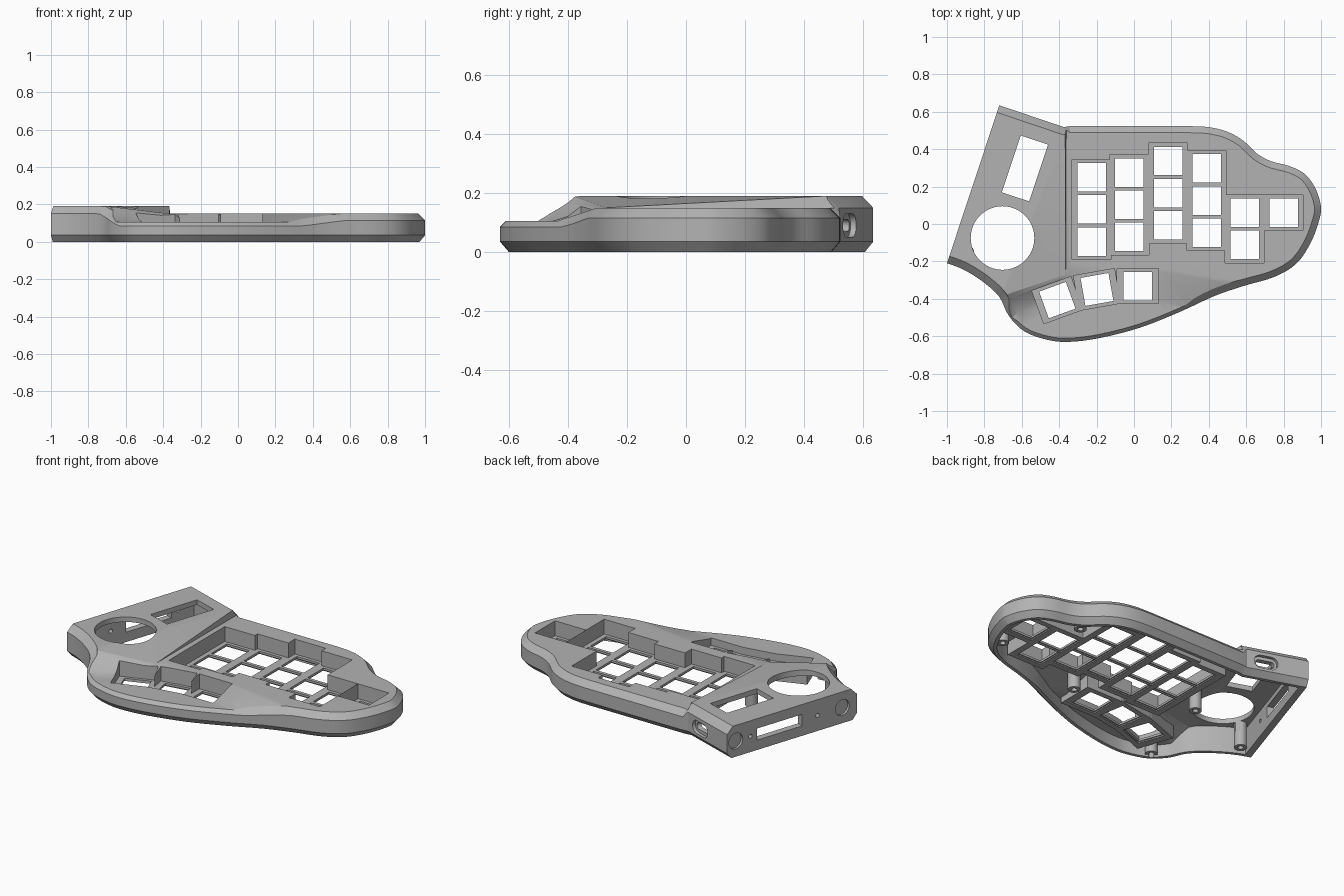
import bpy, bmesh
from math import radians, pi
from mathutils import Matrix, Vector

if "Cube" in bpy.data.objects:
    bpy.data.objects.remove(bpy.data.objects["Cube"])

grey = bpy.data.materials.new("plain grey")
grey.use_nodes = True
tone = (0.45, 0.45, 0.45, 1)
grey.diffuse_color = tone
grey.node_tree.nodes["Principled BSDF"].inputs["Base Color"].default_value = tone


def finish(bm, name):
    bmesh.ops.recalc_face_normals(bm, faces=bm.faces[:])
    mesh = bpy.data.meshes.new(name)
    bm.to_mesh(mesh)
    bm.free()
    mesh.materials.append(grey)
    obj = bpy.data.objects.new(name, mesh)
    bpy.context.scene.collection.objects.link(obj)
    return obj


def combine(target, operation, tool):
    """Apply a boolean and remove its tool."""
    mod = target.modifiers.new("cut", 'BOOLEAN')
    mod.operation, mod.solver, mod.object = operation, 'EXACT', tool
    bpy.context.view_layer.objects.active = target
    bpy.ops.object.modifier_apply(modifier=mod.name)
    bpy.data.objects.remove(tool)


def add_box(bm, x, y, z0, z1, hx, hy, turn=0):
    place = Matrix.Translation((x, y, (z0 + z1) / 2)) @ Matrix.Rotation(radians(turn), 4, 'Z')
    bmesh.ops.create_cube(bm, size=2, matrix=place @ Matrix.Diagonal((hx, hy, (z1 - z0) / 2, 1)))


def add_cylinder(bm, centre, radius, depth, turn=Matrix(), stretch=0, sides=32):
    made = bmesh.ops.create_cone(bm, cap_ends=True, segments=sides, radius1=radius,
                                 radius2=radius, depth=depth)["verts"]
    for v in made:
        if abs(v.co.x) > 1e-5:
            v.co.x += stretch if v.co.x > 0 else -stretch
    bmesh.ops.transform(bm, matrix=Matrix.Translation(centre) @ turn, verts=made)


# Outline, counterclockwise, running past the flat controller side
CURVE = [(-1.2, -.15), (-1, -.21), (-.9, -.25), (-.8, -.315), (-.72, -.39), (-.67, -.49),
         (-.585, -.575), (-.46, -.62), (-.345, -.63), (-.185, -.61), (.03, -.555),
         (.245, -.47), (.43, -.385), (.59, -.33), (.75, -.283), (.87, -.21), (.95, -.09),
         (.995, .04), (.997, .11), (.965, .2), (.91, .27), (.83, .31), (.735, .335),
         (.66, .375), (.585, .445), (.5, .493), (.405, .517), (.3, .523)]


def smooth_path(points, steps=4):
    p = [Vector(q) for q in points]
    p = [p[0] * 2 - p[1]] + p + [p[-1] + Vector((-.1, 0))]
    path = []
    for a, b, c, d in zip(p, p[1:], p[2:], p[3:]):
        for i in range(steps):
            t = i / steps
            path.append((2 * b + (c - a) * t + (2 * a - 5 * b + 4 * c - d) * t ** 2
                         + (3 * b - a - 3 * c + d) * t ** 3) / 2)
    return path + [p[-2]]


outline = smooth_path(CURVE) + [Vector(q) for q in [(-.345, .523), (-.375, .518), (-1.1, .763)]]


def inset(amount):
    result = []
    for i, p in enumerate(outline):
        e1 = (p - outline[i - 1]).normalized()
        e2 = (outline[(i + 1) % len(outline)] - p).normalized()
        n1, n2 = Vector((-e1.y, e1.x)), Vector((-e2.y, e2.x))
        result.append(p + (n1 + n2) * amount / (1 + n1.dot(n2)))
    return result


def rim_height(p):
    """Height where the top chamfer starts."""
    steps = ([(-.74, .15), (-.64, .085), (.35, .085), (.58, .115)] if p.y < 0
             else [(-.37, .15), (-.35, .115)])
    if p.x <= steps[0][0]:
        return steps[0][1]
    for (x0, z0), (x1, z1) in zip(steps, steps[1:]):
        if p.x <= x1:
            return z0 + (z1 - z0) * (p.x - x0) / (x1 - x0)
    return steps[-1][1]


WALL = Vector((.28, .845, 0)).normalized()      # along the controller side
OUT = Vector((-WALL.y, WALL.x, 0))
CORNER = Vector((-1, -.21, 0))


def ring_solid(name, rings, wall):
    bm = bmesh.new()
    loops = [[bm.verts.new((q.x, q.y, height(p))) for q, p in zip(inset(d), outline)]
             for d, height in rings]
    n = len(outline)
    for low, high in zip(loops, loops[1:]):
        for i in range(n):
            j = (i + 1) % n
            bm.faces.new((low[i], low[j], high[j], high[i]))
    bm.faces.new(loops[0])
    bm.faces.new(loops[-1])
    bmesh.ops.remove_doubles(bm, verts=bm.verts[:], dist=1e-4)
    bmesh.ops.bisect_plane(bm, geom=bm.verts[:] + bm.edges[:] + bm.faces[:],
                           plane_co=CORNER - OUT * wall, plane_no=OUT, clear_outer=True)
    bmesh.ops.holes_fill(bm, edges=[e for e in bm.edges if e.is_boundary], sides=0)
    return finish(bm, name)


# Space above the deck: raised block, slanted facet, key deck and lower thumb rest
DECK = dict(E=(-.368, .8, .192), A=(-.368, .515, .192), e=(-.362, .8, .15), a=(-.362, .515, .15),
            B=(-.72, -.39, .192), b=(-.85, -.5, .192), C=(-.365, -.27, .15),
            U=(.13, -.25, .15), V=(.6, -.31, .15), W=(.8, -.5, .15),
            L=(-.62, -.47, .105), M=(-.37, -.43, .105), N=(.13, -.41, .105),
            P=(.35, -.45, .105), p=(.4, -.75, .105), l=(-.8, -.65, .105),
            R=(1.3, -.5, .15), S=(1.3, .8, .15))
PATCHES = "EAae ACa ABC BLMC CMNU UNPV VPpW BblL LlpPNM eaCUVWRS".split()


def above_deck(shift=(0, 0, 0)):
    bm = bmesh.new()
    low = {k: bm.verts.new(Vector(co) + Vector(shift)) for k, co in DECK.items()}
    high = {k: bm.verts.new((v.co.x, v.co.y, .4)) for k, v in low.items()}
    twin = {low[k]: high[k] for k in low}
    for patch in PATCHES:
        bm.faces.new([low[k] for k in patch])
    for edge in [e for e in bm.edges if e.is_boundary]:
        u, v = edge.verts
        bm.faces.new((u, v, twin[v], twin[u]))
    for patch in PATCHES:
        bm.faces.new([high[k] for k in reversed(patch)])
    bmesh.ops.triangulate(bm, faces=bm.faces[:])
    return finish(bm, "space_above_deck")


# Key columns: x, top key y, key count; thumb keys: x, y, turn
PITCH = .172
COLUMNS = [(-.227, .25, 3), (-.025, .275, 3), (.182, .337, 3),
           (.388, .297, 3), (.591, .06, 2), (.8, .06, 1)]
THUMBS = [(-.41, -.407, 20), (-.198, -.35, 10), (.019, -.332, 0)]


def key_wells(parity, grow, z0, z1):
    """Boxes around every second column, so neighbours never overlap."""
    bm = bmesh.new()
    for x, y, count in COLUMNS[parity::2]:
        run = PITCH * (count - 1) / 2
        add_box(bm, x, y - run, z0, z1, .104 + grow, run + .096 + grow)
    for x, y, turn in THUMBS[parity::2]:
        add_box(bm, x, y, z0, z1, .111 + grow, .094 + grow, turn)
    return finish(bm, "key_wells")


def key_squares(half, z0, z1):
    bm = bmesh.new()
    for x, y, count in COLUMNS:
        for i in range(count):
            add_box(bm, x, y - PITCH * i, z0, z1, half, half)
    for x, y, turn in THUMBS:
        add_box(bm, x, y, z0, z1, half, half, turn)
    return finish(bm, "key_squares")


def screw_cylinders(radius, z0, z1):
    bm = bmesh.new()
    for x, y in [(.85, -.11), (.22, -.25), (-.56, -.52), (-.89, -.15), (-.44, 0), (.62, .28)]:
        add_cylinder(bm, (x, y, (z0 + z1) / 2), radius, z1 - z0, sides=20)
    return finish(bm, "screw_cylinders")


# Hollow shell
case = ring_solid("keyboard_case", [(.03, lambda p: 0), (0, lambda p: .035), (0, rim_height),
                                    (.04, lambda p: rim_height(p) + .04), (.04, lambda p: .19)], 0)
cavity = ring_solid("cavity", [(.05, lambda p: -.05), (.05, lambda p: .16)], .04)
combine(cavity, 'DIFFERENCE', above_deck((-.03, .02, -.03)))
combine(case, 'DIFFERENCE', cavity)

# Key tubs and screw posts, trimmed by the deck surface
for parity in (0, 1):
    combine(case, 'UNION', key_wells(parity, .02, .04, .14))
combine(case, 'UNION', screw_cylinders(.035, .012, .165))
combine(case, 'DIFFERENCE', above_deck())
for parity in (0, 1):
    combine(case, 'DIFFERENCE', key_wells(parity, 0, .06, .3))
combine(case, 'DIFFERENCE', key_squares(.083, 0, .047))
combine(case, 'DIFFERENCE', key_squares(.076, .01, .2))
combine(case, 'DIFFERENCE', screw_cylinders(.016, 0, .08))

# Round opening and screen window in the block
TILT = -18.35
tilt = Matrix.Rotation(radians(TILT), 4, 'Z')
bm = bmesh.new()
add_cylinder(bm, (-.703, -.075, .2), .17, .2, sides=64)
add_box(bm, -.583, .297, .1, .3, .077, .16, TILT)

# Side wall: window, two pin holes and two shallow round recesses
sideways = tilt @ Matrix.Rotation(pi / 2, 4, 'Y')


def on_wall(t):
    return CORNER + WALL * t + Vector((0, 0, .095))


middle = on_wall(.53)
add_box(bm, middle.x, middle.y, .06, .13, .06, .155, TILT)
for t, radius, depth in [(.1, .048, .03), (.83, .048, .03), (.27, .012, .12), (.73, .012, .12)]:
    add_cylinder(bm, on_wall(t), radius, depth, sideways, sides=24)
combine(case, 'DIFFERENCE', finish(bm, "block_openings"))

# Cable socket in the back wall: recess, then slot
backward = tilt @ Matrix.Rotation(pi / 2, 4, 'X')
for radius, depth, stretch in [(.04, .04, .03), (.02, .16, .035)]:
    bm = bmesh.new()
    add_cylinder(bm, (-.483, .555, .09), radius, depth, backward, stretch)
    combine(case, 'DIFFERENCE', finish(bm, "socket"))

bpy.ops.object.select_all(action='DESELECT')
case.select_set(True)
bpy.context.view_layer.objects.active = case
bpy.ops.object.shade_smooth_by_angle(angle=radians(25))
